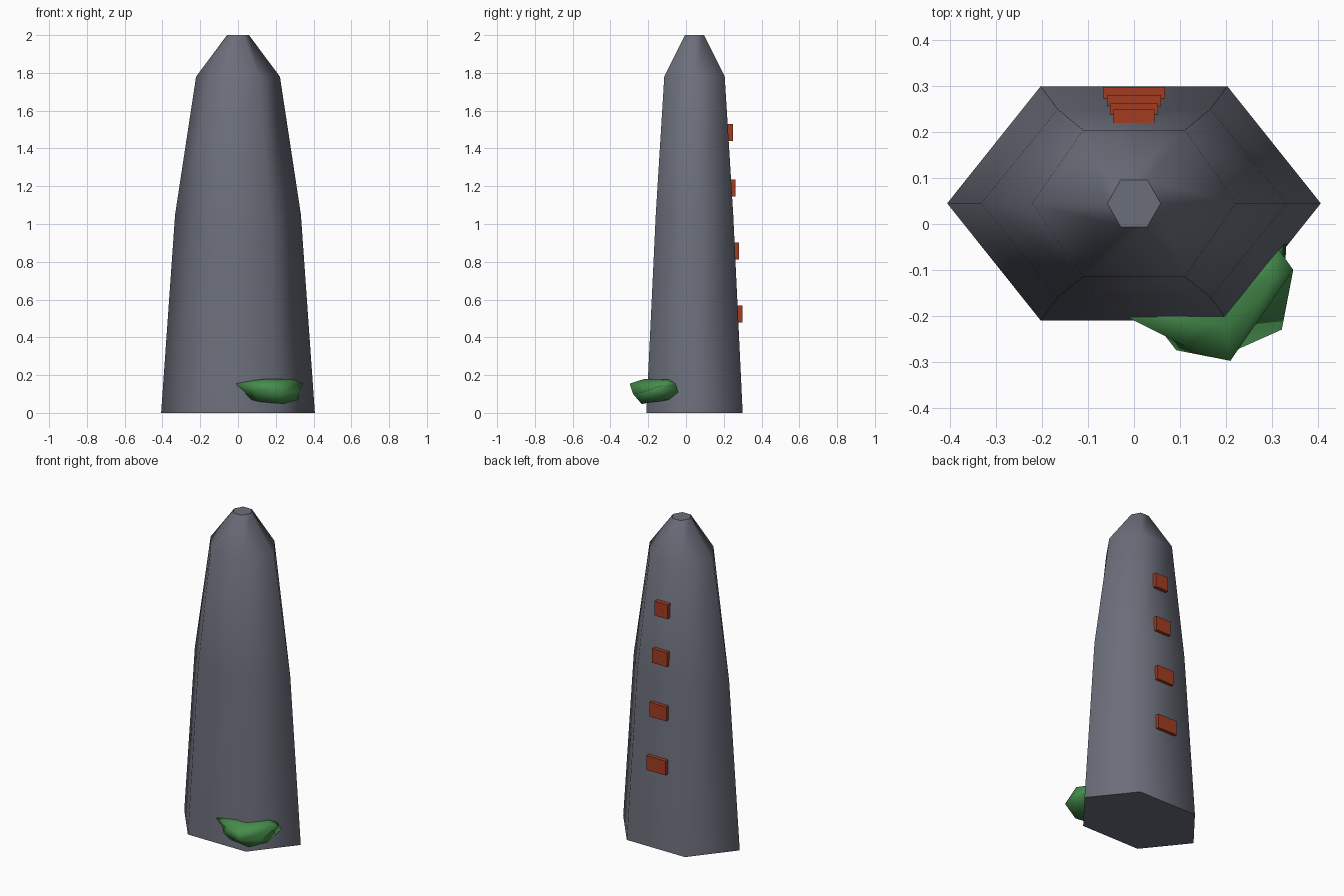
import bpy, bmesh, math

if "Cube" in bpy.data.objects:
    bpy.data.objects.remove(bpy.data.objects["Cube"])


def material(name, rgb):
    m = bpy.data.materials.new(name)
    m.diffuse_color = (*rgb, 1)
    m.use_nodes = True
    m.node_tree.nodes["Principled BSDF"].inputs["Base Color"].default_value = m.diffuse_color
    return m


STONE = material("slate_grey", (0.148, 0.155, 0.195))
BRICK = material("brick_red", (0.36, 0.045, 0.016))
MOSS = material("moss_green", (0.06, 0.26, 0.07))


def loft(name, rings, mat, sharp_caps):
    """Skin a stack of equal-length rings, with a cap at each end."""
    bm = bmesh.new()
    loops = [[bm.verts.new(p) for p in ring] for ring in rings]
    n = len(loops[0])
    for a, b in zip(loops, loops[1:]):
        for i in range(n):
            j = (i + 1) % n
            bm.faces.new((a[i], a[j], b[j], b[i]))
    caps = [bm.faces.new(loops[0][::-1]), bm.faces.new(loops[-1])]
    bmesh.ops.recalc_face_normals(bm, faces=bm.faces)
    for f in bm.faces:
        f.smooth = True
    if sharp_caps:
        for f in caps:
            f.smooth = False
            for e in f.edges:
                e.smooth = False
    return finish(name, bm, mat)


def finish(name, bm, mat):
    mesh = bpy.data.meshes.new(name)
    bm.to_mesh(mesh)
    bm.free()
    mesh.materials.append(mat)
    ob = bpy.data.objects.new(name, mesh)
    bpy.context.collection.objects.link(ob)
    return ob


# Tapered six-sided tower: (height, half width, half depth)
CENTRE_Y = 0.045
LEVELS = [(0, 0.407, 0.255), (1.05, 0.333, 0.205), (1.78, 0.222, 0.160), (2, 0.058, 0.051)]
HEX = [(1, 0), (0.5, 1), (-0.5, 1), (-1, 0), (-0.5, -1), (0.5, -1)]
loft("tower", [[(x * w, CENTRE_Y + y * d, z) for x, y in HEX] for z, w, d in LEVELS],
     STONE, True)

# Brick steps up the back wall: (height, half width, outer y)
for i, (z, w, y) in enumerate([(0.523, 0.067, 0.298), (0.856, 0.059, 0.281),
                               (1.19, 0.052, 0.263), (1.485, 0.045, 0.249)]):
    bm = bmesh.new()
    bmesh.ops.create_cube(bm, size=1)
    for v in bm.verts:
        v.co = (v.co.x * 2 * w, y - 0.015 + v.co.y * 0.03, z + v.co.z * 0.09)
    finish(f"back_step_{i + 1}", bm, BRICK)

# Clump of moss wrapped round the front right corner
loft("moss_clump", [
    [(0.05, -0.19, 0.075), (0.11, -0.235, 0.06), (0.24, -0.235, 0.047),
     (0.315, -0.16, 0.068), (0.29, -0.08, 0.07), (0.18, -0.12, 0.07)],
    [(0.03, -0.195, 0.10), (0.092, -0.275, 0.115), (0.21, -0.28, 0.10),
     (0.322, -0.23, 0.11), (0.332, -0.042, 0.11), (0.15, -0.10, 0.11)],
    [(-0.01, -0.205, 0.155), (0.11, -0.265, 0.155), (0.21, -0.298, 0.155),
     (0.347, -0.10, 0.155), (0.315, -0.055, 0.155), (0.15, -0.10, 0.155)],
    [(0.06, -0.19, 0.17), (0.13, -0.215, 0.178), (0.20, -0.22, 0.18),
     (0.30, -0.12, 0.175), (0.28, -0.09, 0.178), (0.18, -0.12, 0.18)],
], MOSS, False)
